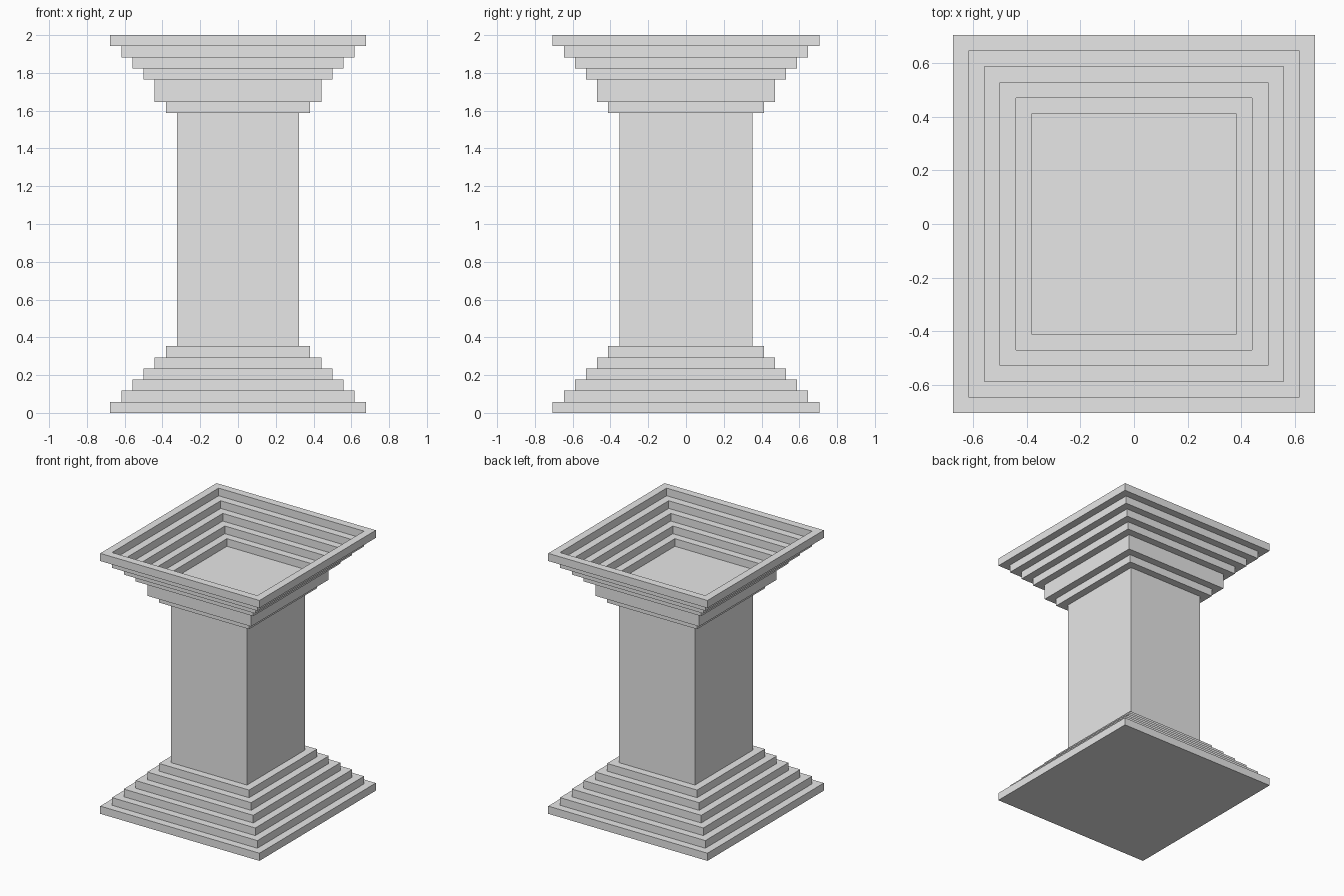
import bpy
import bmesh

cube = bpy.data.objects.get("Cube")
if cube:
    bpy.data.objects.remove(cube, do_unlink=True)

STEP = 2 / 34                    # tier height and tread depth
SHAFT_X, SHAFT_Y = 5.5, 6.0      # shaft half sizes, in steps

stone = bpy.data.materials.new("light_grey_stone")
stone.use_nodes = True
GREY = (0.8, 0.8, 0.8, 1.0)
stone.diffuse_color = GREY
stone.node_tree.nodes["Principled BSDF"].inputs["Base Color"].default_value = GREY


def rect_loft(name, profile):
    """Join rectangles given as (steps outside the shaft, height in steps), capped at both ends."""
    bm = bmesh.new()
    rings = []
    for out, level in profile:
        x, y, z = (SHAFT_X + out) * STEP, (SHAFT_Y + out) * STEP, level * STEP
        rings.append([bm.verts.new((sx * x, sy * y, z))
                      for sx, sy in ((-1, -1), (1, -1), (1, 1), (-1, 1))])
    for low, high in zip(rings, rings[1:]):
        for i in range(4):
            j = (i + 1) % 4
            bm.faces.new((low[i], low[j], high[j], high[i]))
    bm.faces.new(rings[0][::-1])
    bm.faces.new(rings[-1])
    bmesh.ops.recalc_face_normals(bm, faces=bm.faces)
    mesh = bpy.data.meshes.new(name)
    bm.to_mesh(mesh)
    bm.free()
    mesh.materials.append(stone)
    obj = bpy.data.objects.new(name, mesh)
    bpy.context.collection.objects.link(obj)
    return obj


# Stepped base: six tiers narrowing upwards
base = []
for tier in range(6):
    base += [(6 - tier, tier), (6 - tier, tier + 1)]
rect_loft("stepped_base", base)

# Plain rectangular shaft
rect_loft("shaft", [(0, 6), (0, 27)])

# Capital: tiers widening upwards, the second one double height
capital = [(1, 27), (1, 28), (2, 28), (2, 30)]
for tier in range(3, 7):
    capital += [(tier, 27 + tier), (tier, 28 + tier)]
# Stepped basin sunk into the top of the capital
for tier in range(5, 0, -1):
    capital += [(tier, 29 + tier), (tier, 28 + tier)]
rect_loft("capital_with_basin", capital)
